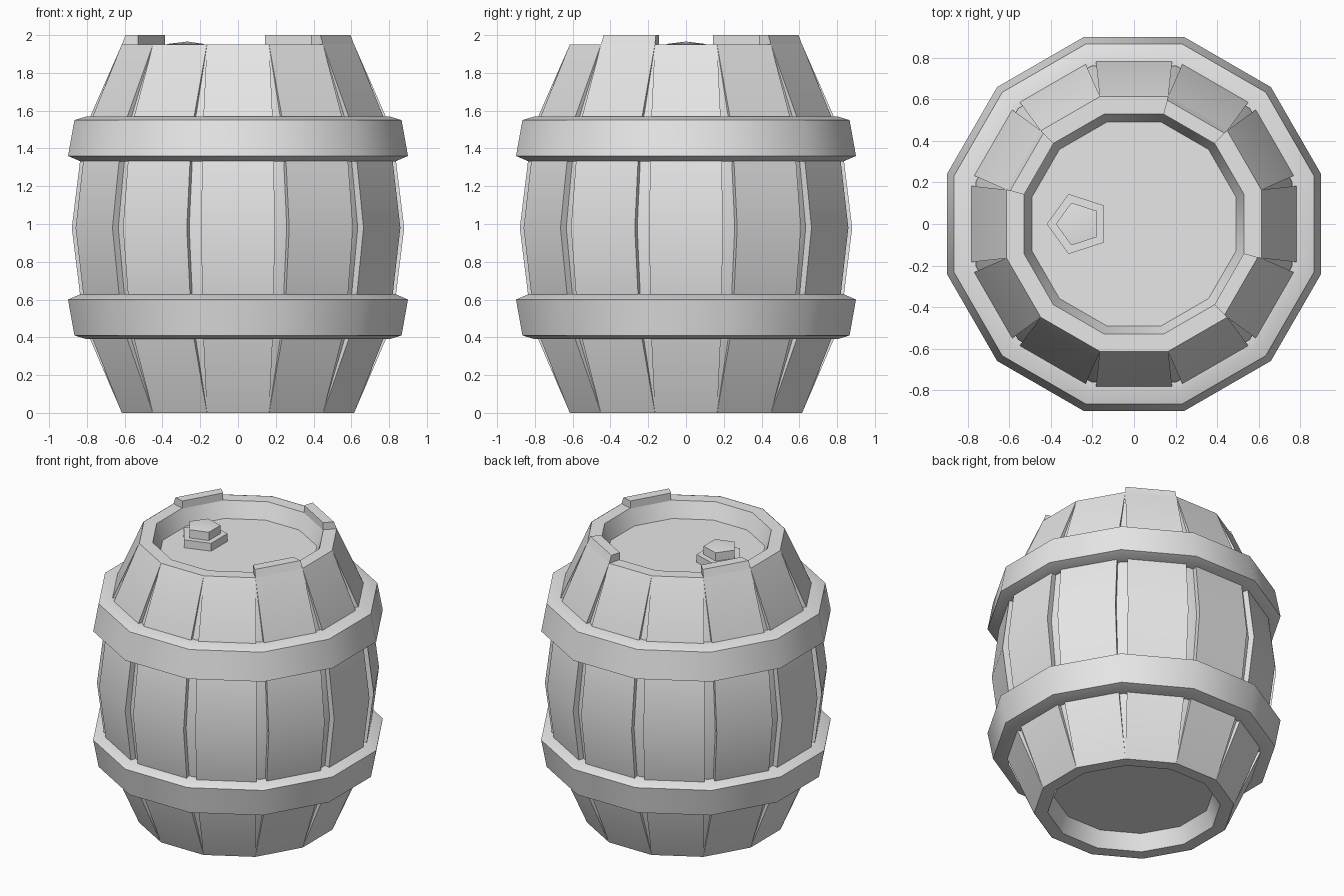
import bpy, bmesh, math
from mathutils import Matrix, Vector

if "Cube" in bpy.data.objects:
    bpy.data.objects.remove(bpy.data.objects["Cube"])

SIDES = 12
T = math.tan(math.pi / SIDES)

grey = bpy.data.materials.new("plain_grey")
grey.diffuse_color = (0.8, 0.8, 0.8, 1)
grey.use_nodes = True
grey.node_tree.nodes["Principled BSDF"].inputs["Base Color"].default_value = grey.diffuse_color


def finish(name, bm, smooth=None):
    bmesh.ops.recalc_face_normals(bm, faces=bm.faces)
    me = bpy.data.meshes.new(name)
    bm.to_mesh(me)
    bm.free()
    ob = bpy.data.objects.new(name, me)
    bpy.context.collection.objects.link(ob)
    me.materials.append(grey)
    if smooth:
        bpy.ops.object.select_all(action='DESELECT')
        ob.select_set(True)
        bpy.context.view_layer.objects.active = ob
        bpy.ops.object.shade_smooth_by_angle(angle=math.radians(smooth))
    return ob


def lathe(name, profile, closed, smooth):
    """Twelve-sided turning; profile holds (distance to flat side, z)."""
    bm = bmesh.new()
    rings = []
    for a, z in profile:
        r = a / math.cos(math.pi / SIDES)
        rings.append([bm.verts.new((r * math.cos((i + .5) * math.tau / SIDES),
                                    r * math.sin((i + .5) * math.tau / SIDES), z))
                      for i in range(SIDES)])
    pairs = list(zip(rings, rings[1:]))
    if closed:
        pairs.append((rings[-1], rings[0]))
    else:
        bm.faces.new(rings[0])
        bm.faces.new(rings[-1])
    for a, b in pairs:
        for i in range(SIDES):
            j = (i + 1) % SIDES
            bm.faces.new((a[i], a[j], b[j], b[i]))
    return finish(name, bm, smooth)


# inner shell: recessed bottom, gap floor between staves, rim and recessed lid
lathe("barrel_shell", [(0.49, 0.11), (0.53, 0), (0.613, 0), (0.782, 0.47), (0.84, 0.98),
                       (0.782, 1.49), (0.613, 1.95), (0.53, 1.95), (0.49, 1.84)], False, 35)

# staves: (distance out, half width, z)
STAVE = [(0.615, 0.165, 0), (0.817, 0.187, 0.47), (0.88, 0.195, 0.98),
         (0.817, 0.187, 1.49), (0.615, 0.165, 1.95)]
bm = bmesh.new()
for k in range(SIDES):
    rot = Matrix.Rotation(k * math.tau / SIDES, 3, 'Z')
    rows = []
    for a, w, z in STAVE:
        pts = [(a - .06, -w + .012, z), (a, -w, z), (a, w, z), (a - .06, w - .012, z)]
        rows.append([bm.verts.new(rot @ Vector(p)) for p in pts])
    for p, q in zip(rows, rows[1:]):
        for i in range(3):
            bm.faces.new((p[i], p[i + 1], q[i + 1], q[i]))
# open strips: turn every face outwards
bm.normal_update()
staves = finish("staves", bm, 25)

# three staves that stand above the rim
bm = bmesh.new()
for deg in (60, -30, 150):
    rot = Matrix.Rotation(math.radians(deg), 3, 'Z')
    rows = []
    for outer, z in ((0.616, 1.945), (0.596, 2.0)):
        pts = [(0.529, -0.529 * T), (outer, -outer * T), (outer, outer * T), (0.529, 0.529 * T)]
        rows.append([bm.verts.new(rot @ Vector((x, y, z))) for x, y in pts])
    lo, hi = rows
    bm.faces.new(lo)
    bm.faces.new(hi)
    for i in range(4):
        j = (i + 1) % 4
        bm.faces.new((lo[i], lo[j], hi[j], hi[i]))
finish("raised_stave_ends", bm)

# hoops, the lower one mirrored from the upper
HOOP = [(0.76, 1.33), (0.83, 1.33), (0.90, 1.36), (0.866, 1.55), (0.80, 1.57), (0.76, 1.57)]
lathe("upper_hoop", HOOP, True, 35)
lathe("lower_hoop", [(a, 1.96 - z) for a, z in HOOP], True, 35)

# two-tier five-sided bung on the lid, top very slightly raised
bm = bmesh.new()
rings = []
for r, z in ((0.152, 1.835), (0.152, 1.895), (0.108, 1.895), (0.108, 1.953)):
    rings.append([bm.verts.new((-0.268 + r * math.cos(math.pi + i * math.tau / 5),
                                r * math.sin(math.pi + i * math.tau / 5), z)) for i in range(5)])
tip = bm.verts.new((-0.268, 0, 1.966))
bm.faces.new(rings[0])
for i in range(5):
    j = (i + 1) % 5
    for a, b in zip(rings, rings[1:]):
        bm.faces.new((a[i], a[j], b[j], b[i]))
    bm.faces.new((rings[-1][i], rings[-1][j], tip))
finish("bung", bm, 20)
